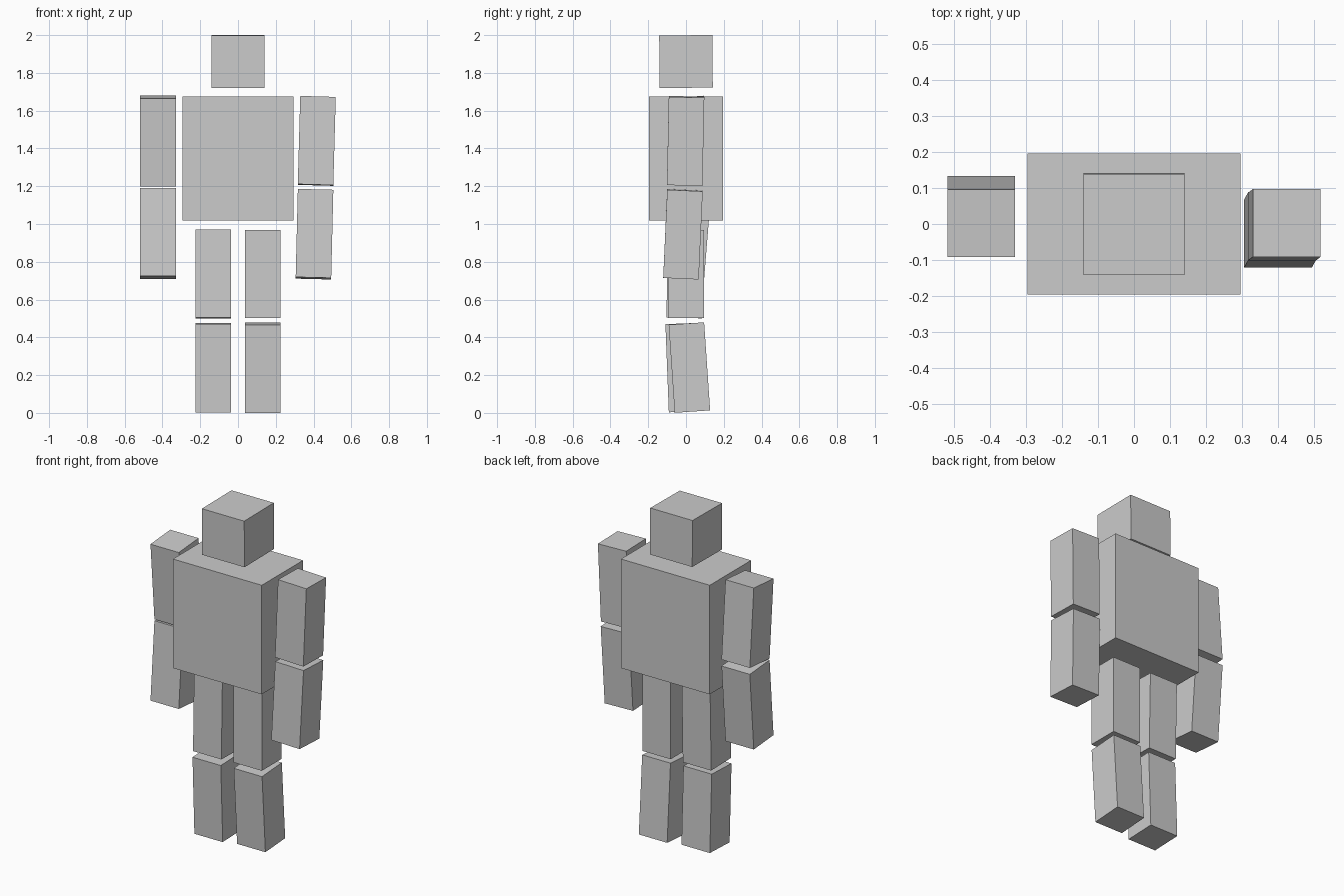
import bpy
from math import radians

if "Cube" in bpy.data.objects:
    bpy.data.objects.remove(bpy.data.objects["Cube"])


def box(name, centre, size, tilt_x=0, tilt_y=0):
    bpy.ops.mesh.primitive_cube_add(size=1, location=centre,
                                    rotation=(radians(tilt_x), radians(tilt_y), 0))
    ob = bpy.context.object
    ob.name = name
    ob.scale = size
    return ob


# Head and torso
box("head", (0, 0, 1.86), (0.281, 0.281, 0.278), 0.6)
box("torso", (0, 0, 1.347), (0.59, 0.392, 0.655))

# Limb segments: name, centre, tilt about x, tilt about y
LIMB = (0.188, 0.188, 0.467)
for name, centre, tx, ty in [
    ("upper_arm_left", (-0.4235, 0.021, 1.439), 4.6, 0),
    ("forearm_left", (-0.4235, 0.021, 0.95), -4.6, 0),
    ("upper_arm_right", (0.417, -0.002, 1.44), -1.2, 1.6),
    ("forearm_right", (0.405, -0.016, 0.946), -2.6, 1.4),
    ("thigh_left", (-0.132, -0.005, 0.736), -1.2, 0),
    ("shin_left", (-0.132, -0.006, 0.24), 2.2, 0),
    ("thigh_right", (0.130, 0.0, 0.736), 0, 0),
    ("shin_right", (0.130, 0.018, 0.24), 3.9, 0),
]:
    box(name, centre, LIMB, tx, ty)
